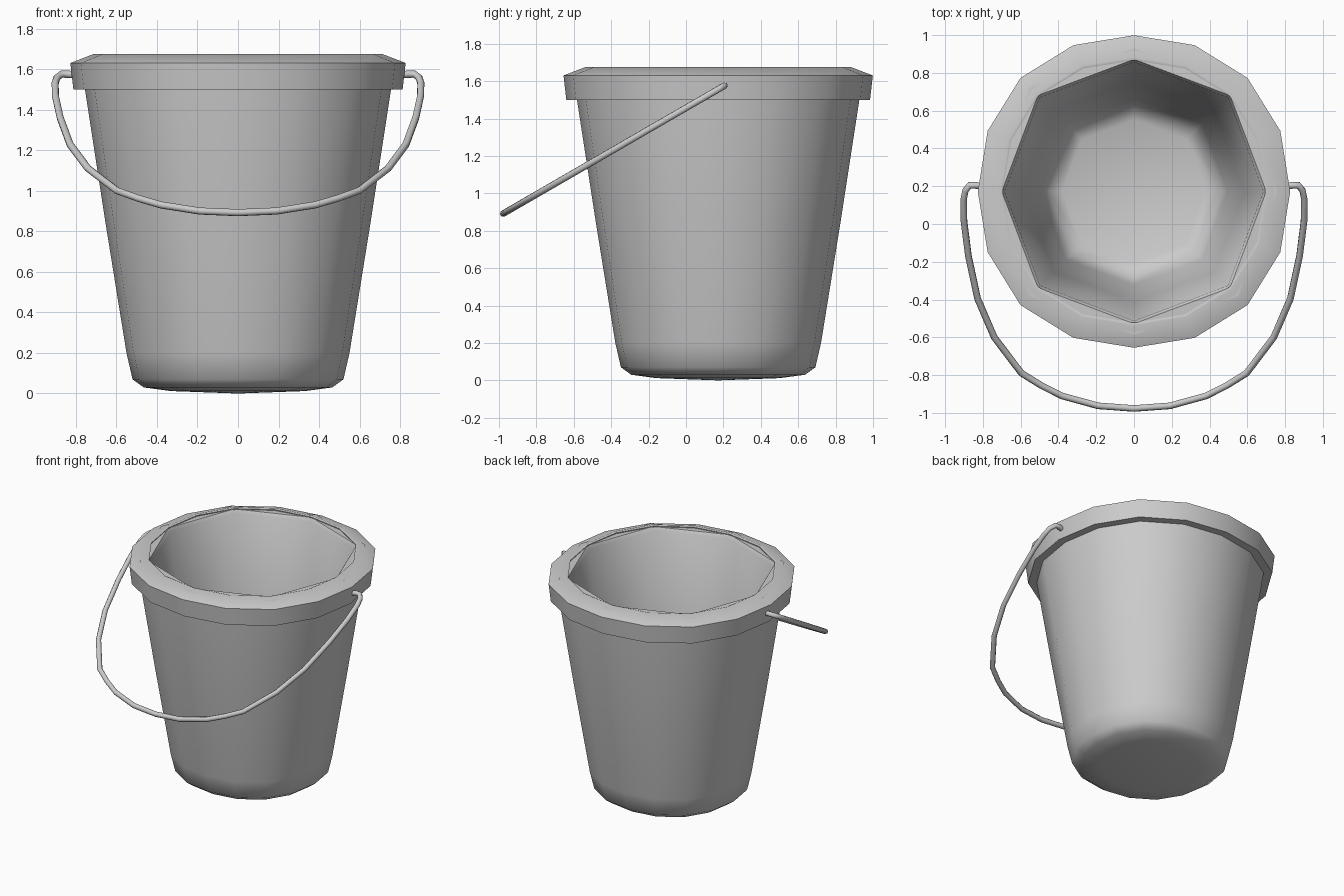
import bpy, bmesh
from math import pi, cos, sin, radians

if "Cube" in bpy.data.objects:
    bpy.data.objects.remove(bpy.data.objects["Cube"])

CY = 0.172  # bucket axis in y


def lathe(name, profile, sides, closed=False, angle=40):
    """Spin (radius, z) points round the bucket axis; radius 0 makes a pole."""
    bm = bmesh.new()
    rings = []
    for r, z in profile:
        if r == 0:
            rings.append([bm.verts.new((0, CY, z))] * sides)
            continue
        ring = []
        for i in range(sides):
            a = 2 * pi * i / sides
            k = r * (1.014 - 0.014 * cos(4 * a))  # very slightly squared circle
            ring.append(bm.verts.new((k * cos(a), CY + k * sin(a), z)))
        rings.append(ring)
    pairs = list(zip(rings, rings[1:]))
    if closed:
        pairs.append((rings[-1], rings[0]))
    for a, b in pairs:
        for i in range(sides):
            j = (i + 1) % sides
            quad = list(dict.fromkeys((a[i], a[j], b[j], b[i])))
            bm.faces.new(quad)
    if closed:
        bmesh.ops.recalc_face_normals(bm, faces=bm.faces)
    mesh = bpy.data.meshes.new(name)
    bm.to_mesh(mesh)
    bm.free()
    ob = bpy.data.objects.new(name, mesh)
    bpy.context.collection.objects.link(ob)
    smooth(ob, angle)
    return ob


def smooth(ob, angle):
    bpy.ops.object.select_all(action='DESELECT')
    ob.select_set(True)
    bpy.context.view_layer.objects.active = ob
    bpy.ops.object.shade_smooth_by_angle(angle=radians(angle))


# outer wall with rounded foot and slightly domed underside
lathe("bucket_outer", [(0, 0), (0.33, 0.012), (0.465, 0.03), (0.52, 0.07),
                       (0.55, 0.20), (0.655, 0.85), (0.755, 1.50), (0.76, 1.56)], 16, angle=60)

# eight-sided inner wall and floor, with a small ledge tucked under the rim
lathe("bucket_inner", [(0.76, 1.662), (0.70, 1.665), (0.685, 1.64), (0.585, 0.90),
                       (0.495, 0.24), (0.45, 0.13), (0.38, 0.10), (0, 0.095)], 8, angle=60)

# chamfered collar round the top
lathe("rim", [(0.75, 1.50), (0.812, 1.50), (0.827, 1.63), (0.71, 1.675),
              (0.695, 1.67), (0.71, 1.60), (0.75, 1.56)], 16, closed=True, angle=50)

# wire handle lying forward in a tilted plane
half = [(0.79, 1.57), (0.84, 1.575), (0.87, 1.575), (0.893, 1.558), (0.902, 1.53),
        (0.90, 1.465), (0.877, 1.36), (0.828, 1.228), (0.74, 1.11), (0.596, 1.00),
        (0.49, 0.962), (0.38, 0.93), (0.19, 0.90)]
path = half + [(0, 0.892)] + [(-x, z) for x, z in reversed(half)]
curve = bpy.data.curves.new("handle", 'CURVE')
curve.dimensions = '3D'
curve.bevel_depth = 0.018
curve.bevel_resolution = 2
curve.use_fill_caps = True
spline = curve.splines.new('POLY')
spline.points.add(len(path) - 1)
for p, (x, z) in zip(spline.points, path):
    p.co = (x, 0.205 + (z - 1.575) * 1.73, z, 1)
handle = bpy.data.objects.new("handle", curve)
bpy.context.collection.objects.link(handle)
bpy.ops.object.select_all(action='DESELECT')
handle.select_set(True)
bpy.context.view_layer.objects.active = handle
bpy.ops.object.convert(target='MESH')
smooth(bpy.context.object, 60)
